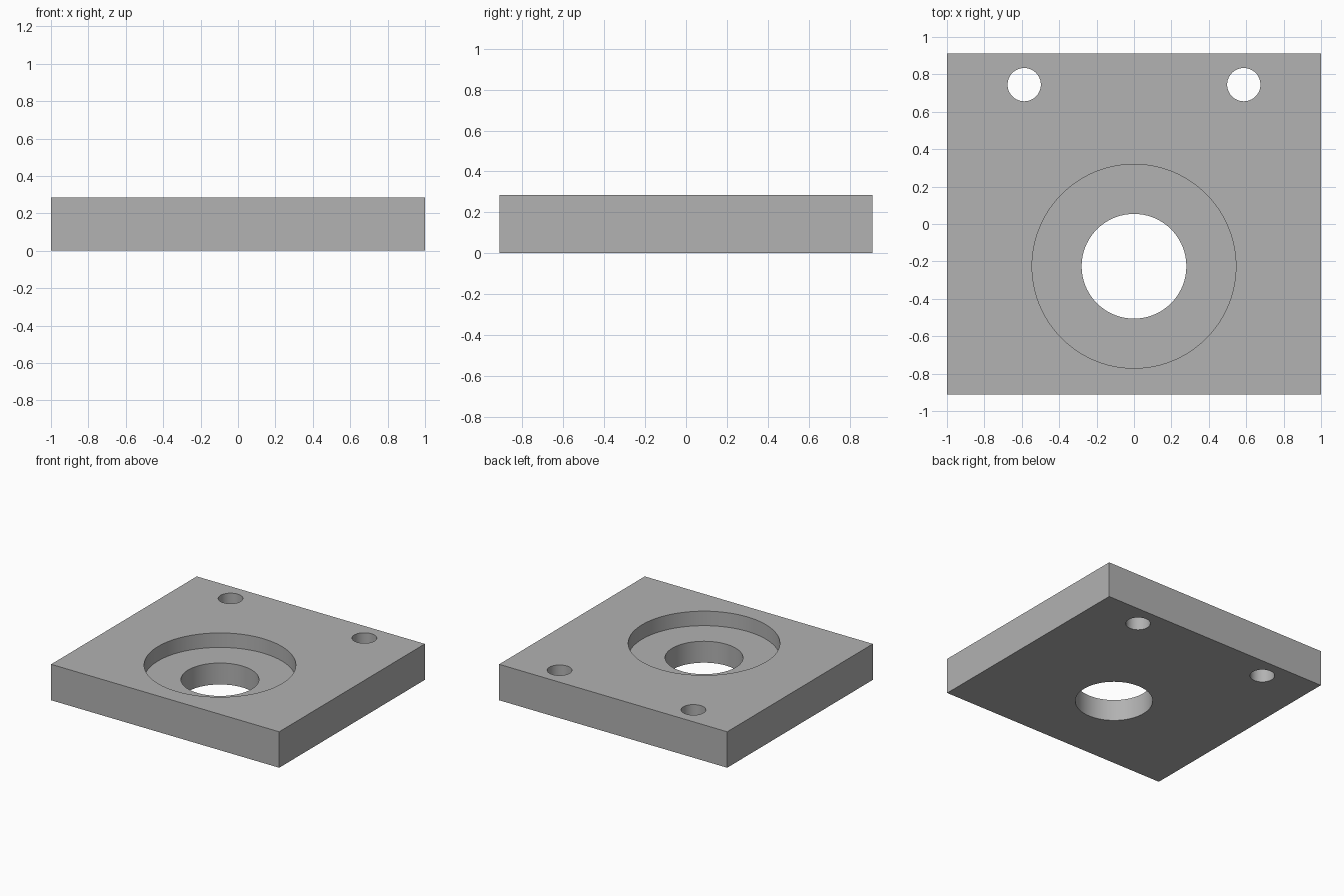
import bpy
import math

default = bpy.data.objects.get("Cube")
if default:
    bpy.data.objects.remove(default, do_unlink=True)

WIDTH, DEPTH, HEIGHT = 2.0, 1.824, 0.285
BORE_Y = -0.226
RECESS_DEPTH = 0.115

# Material
grey = bpy.data.materials.new("plain grey")
grey.use_nodes = True
colour = (0.445, 0.445, 0.445, 1)
grey.diffuse_color = colour
grey.node_tree.nodes["Principled BSDF"].inputs["Base Color"].default_value = colour

# Rectangular plate
bpy.ops.mesh.primitive_cube_add(size=1, location=(0, 0, HEIGHT / 2))
plate = bpy.context.object
plate.name = "mounting_plate"
plate.scale = (WIDTH, DEPTH, HEIGHT)
bpy.ops.object.transform_apply(location=True, rotation=False, scale=True)
plate.data.materials.append(grey)


def drill(name, x, y, radius, bottom, sides):
    """Cut a round vertical hole from above down to the given height."""
    top = HEIGHT + 0.1
    bpy.ops.mesh.primitive_cylinder_add(
        vertices=sides, radius=radius, depth=top - bottom,
        location=(x, y, (top + bottom) / 2))
    cutter = bpy.context.object
    cutter.name = name + "_cutter"
    cutter.hide_render = True
    cutter.data.materials.append(grey)
    bpy.context.view_layer.objects.active = plate
    cut = plate.modifiers.new(name, 'BOOLEAN')
    cut.operation = 'DIFFERENCE'
    cut.solver = 'EXACT'
    cut.object = cutter
    bpy.ops.object.modifier_apply(modifier=cut.name)
    bpy.data.objects.remove(cutter, do_unlink=True)


# Wide recess with a through bore at its centre
drill("recess", 0, BORE_Y, 0.545, HEIGHT - RECESS_DEPTH, 96)
drill("bore", 0, BORE_Y, 0.28, -0.1, 72)

# Pair of bolt holes along the back edge
for side, name in ((1, "left_bolt_hole"), (-1, "right_bolt_hole")):
    drill(name, side * 0.587, 0.745, 0.089, -0.1, 48)

# Smooth hole walls, crisp rims
bpy.ops.object.select_all(action='DESELECT')
plate.select_set(True)
bpy.context.view_layer.objects.active = plate
bpy.ops.object.shade_smooth_by_angle(angle=math.radians(30))
